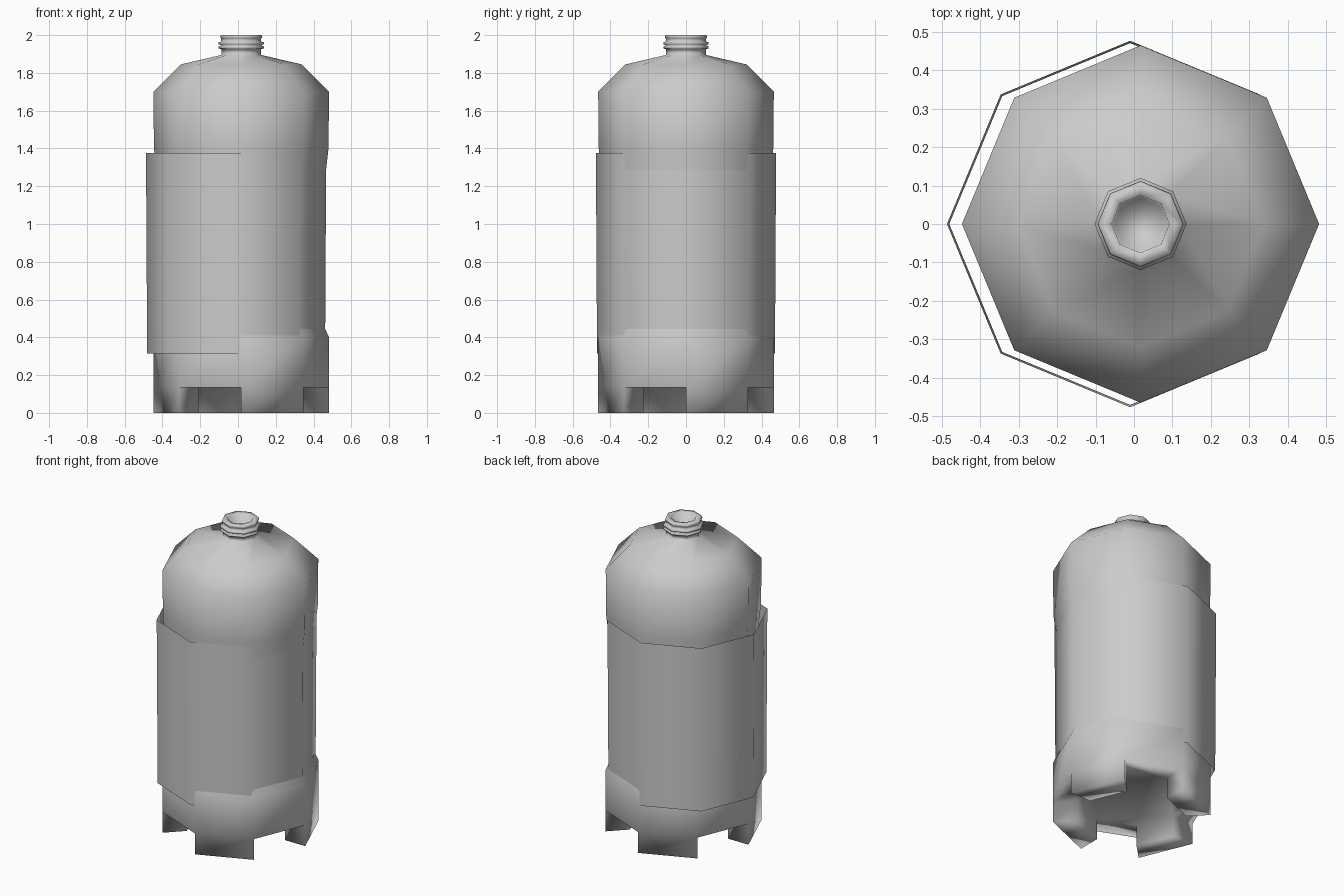
import bpy, bmesh, math

if "Cube" in bpy.data.objects:
    bpy.data.objects.remove(bpy.data.objects["Cube"])

N = 8          # octagonal cross-section
BX = 0.017     # bottle axis
LX = -0.01     # label sleeve sits slightly off-axis


def ring(bm, r, z, cx):
    return [bm.verts.new((cx + r * math.cos(i * math.tau / N),
                          r * math.sin(i * math.tau / N), z)) for i in range(N)]


def lathe(bm, profile, cx):
    rings = [ring(bm, r, z, cx) for r, z in profile]
    for a, b in zip(rings, rings[1:]):
        for i in range(N):
            j = (i + 1) % N
            bm.faces.new((a[i], a[j], b[j], b[i]))
    return rings


def finish(bm, name, recalc=True):
    if recalc:
        bmesh.ops.recalc_face_normals(bm, faces=bm.faces)
    for f in bm.faces:
        f.smooth = True
    me = bpy.data.meshes.new(name)
    bm.to_mesh(me)
    bm.free()
    ob = bpy.data.objects.new(name, me)
    bpy.context.collection.objects.link(ob)
    return ob


# Bottle: body with recessed waist, shoulder, threaded neck, open mouth
bm = bmesh.new()
rings = lathe(bm, [
    (0.465, 0.135), (0.465, 0.40), (0.44, 0.455), (0.44, 1.20), (0.462, 1.40),
    (0.465, 1.70), (0.32, 1.845), (0.105, 1.895), (0.105, 1.925),
    (0.12, 1.93), (0.12, 1.94), (0.105, 1.945), (0.12, 1.952), (0.12, 1.962),
    (0.106, 1.966), (0.106, 1.982), (0.112, 1.988), (0.108, 2.0),
    (0.075, 2.0), (0.07, 1.93)], BX)
bm.faces.new(rings[-1])

# Underside with four feet on alternate sides
outer = rings[0]
inner = ring(bm, 0.32, 0.135, BX)
bm.faces.new(inner[::-1])
foot_out = ring(bm, 0.465, 0, BX)
foot_in = ring(bm, 0.32, 0, BX)
for i in range(N):
    j = (i + 1) % N
    if i % 2:
        bm.faces.new((outer[i], inner[i], inner[j], outer[j]))
        continue
    bm.faces.new((foot_out[i], foot_out[j], outer[j], outer[i]))
    bm.faces.new((foot_in[j], foot_in[i], inner[i], inner[j]))
    bm.faces.new((foot_out[i], foot_in[i], foot_in[j], foot_out[j]))
    for k in (i, j):
        bm.faces.new((foot_out[k], outer[k], inner[k], foot_in[k]))
finish(bm, "bottle")

# Open label sleeve around the waist
bm = bmesh.new()
lathe(bm, [(0.471, 0.315), (0.477, 1.375)], LX)
finish(bm, "label_sleeve", recalc=False)
